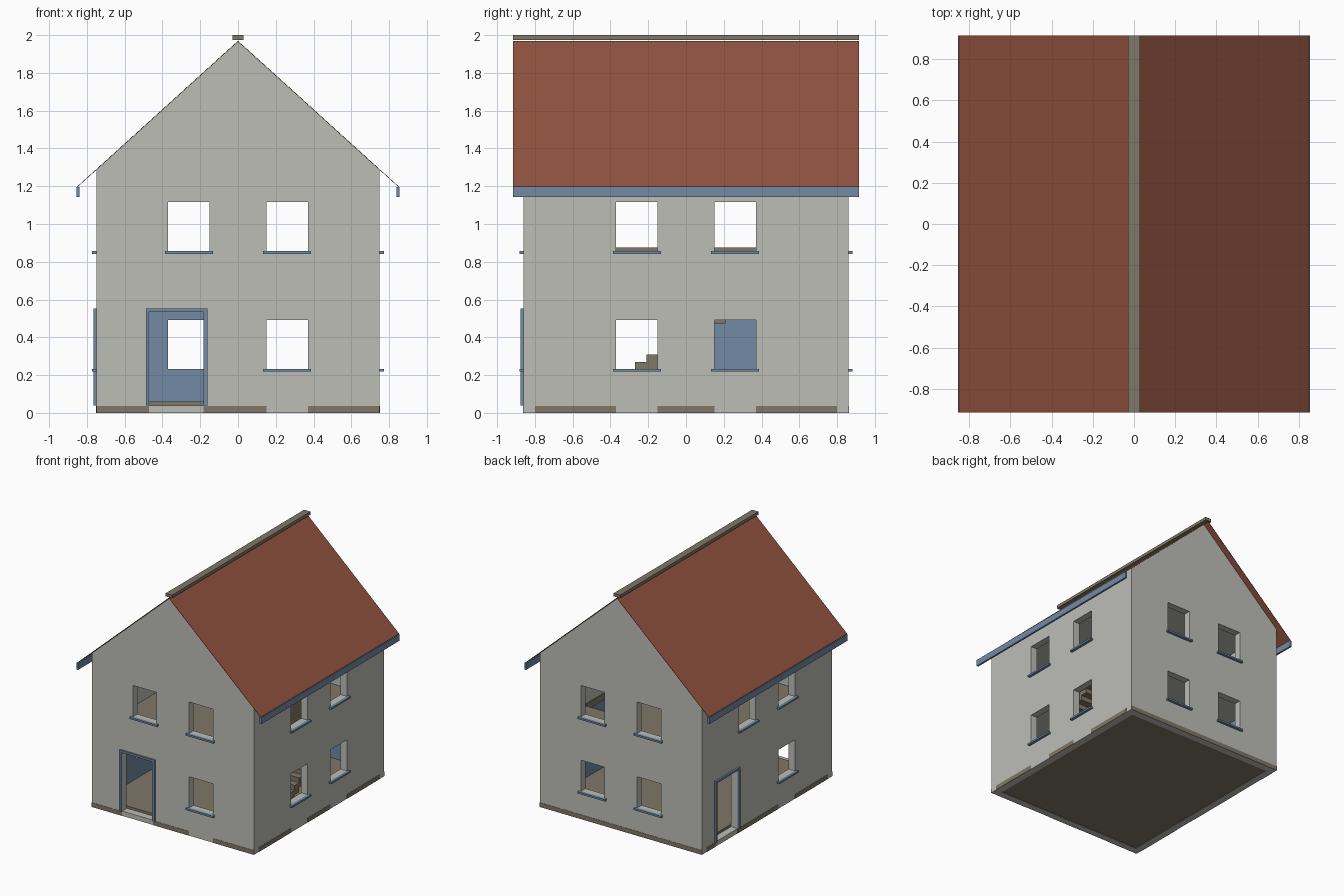
import bpy, bmesh
from mathutils import Vector

if "Cube" in bpy.data.objects:
    bpy.data.objects.remove(bpy.data.objects["Cube"], do_unlink=True)


def material(name, rgb):
    m = bpy.data.materials.new(name)
    m.use_nodes = True
    m.diffuse_color = (*rgb, 1)
    m.node_tree.nodes["Principled BSDF"].inputs["Base Color"].default_value = (*rgb, 1)
    return m


PLASTER = material("grey_plaster", (0.51, 0.51, 0.475))
BLUE = material("blue_paint", (0.17, 0.255, 0.37))
STONE = material("brown_stone", (0.215, 0.188, 0.138))
TILE = material("red_tile", (0.285, 0.086, 0.05))

HX, HY, WALL = 0.75, 0.86, 0.06          # outer half sizes, wall thickness
EAVE, PEAK, OVER = 1.285, 1.965, 0.915
IX, IY = HX - WALL, HY - WALL


def finish(name, bm, mat):
    bmesh.ops.recalc_face_normals(bm, faces=bm.faces)
    me = bpy.data.meshes.new(name)
    bm.to_mesh(me)
    bm.free()
    ob = bpy.data.objects.new(name, me)
    bpy.context.collection.objects.link(ob)
    if mat:
        me.materials.append(mat)
    return ob


def box(name, lo, hi, mat=None):
    bm = bmesh.new()
    bmesh.ops.create_cube(bm, size=1)
    lo, hi = Vector(lo), Vector(hi)
    for v in bm.verts:
        v.co = (lo + hi) / 2 + v.co * (hi - lo)
    return finish(name, bm, mat)


def prism(name, profile, half, mat):
    """Extrude an (x, z) profile along y."""
    bm = bmesh.new()
    f = bm.faces.new([bm.verts.new((x, -half, z)) for x, z in profile])
    ext = bmesh.ops.extrude_face_region(bm, geom=[f])["geom"]
    moved = [g for g in ext if isinstance(g, bmesh.types.BMVert)]
    bmesh.ops.translate(bm, verts=moved, vec=(0, 2 * half, 0))
    return finish(name, bm, mat)


def wall_box(name, side, u, z, d, mat=None):
    """Box on a wall: u along the wall, z height, d distance out of the wall."""
    s = -1 if side in ("front", "left") else 1
    if side in ("front", "back"):
        a, b = sorted((s * (HY + d[0]), s * (HY + d[1])))
        return box(name, (u[0], a, z[0]), (u[1], b, z[1]), mat)
    a, b = sorted((s * (HX + d[0]), s * (HX + d[1])))
    return box(name, (a, u[0], z[0]), (b, u[1], z[1]), mat)


# Openings: windows on two floors, a door in the front and left walls
DOORS = {"front": (-0.47, -0.182), "left": (0.39, 0.675)}
BAYS = [(-0.37, -0.15), (0.15, 0.37)]
MISSING = {"front": 0, "left": 1}
LOW, HIGH = (0.232, 0.492), (0.855, 1.117)
windows = []
for side in ("front", "back", "left", "right"):
    for i, bay in enumerate(BAYS):
        windows.append((side, bay, HIGH))
        if MISSING.get(side) != i:
            windows.append((side, bay, LOW))

# House shell with hollow storeys and a stairwell
shell = prism("house_walls", [(-HX, 0), (HX, 0), (HX, EAVE), (0, PEAK), (-HX, EAVE)], HY, PLASTER)
cutters = [
    box("lower_room_cutter", (-IX, -IY, 0.06), (IX, IY, 0.63)),
    box("upper_room_cutter", (-IX, -IY, 0.68), (IX, IY, 1.25)),
    box("base_cutter", (-IX, -IY, -0.02), (IX, IY, 0.005)),
    box("stairwell_cutter", (0.42, -0.3, 0.6), (0.68, 0.37, 0.7)),
]
for side, u, z in windows:
    cutters.append(wall_box("window_cutter", side, u, z, (-0.08, 0.05)))
for side, u in DOORS.items():
    cutters.append(wall_box("door_cutter", side, u, (0.04, 0.535), (-0.061, 0.05)))
for c in cutters:
    c.hide_render = True
    mod = shell.modifiers.new("cut", "BOOLEAN")
    mod.operation = "DIFFERENCE"
    mod.solver = "EXACT"
    mod.object = c
bpy.context.view_layer.update()
dg = bpy.context.evaluated_depsgraph_get()
cut_mesh = bpy.data.meshes.new_from_object(shell.evaluated_get(dg))
shell.modifiers.clear()
shell.data = cut_mesh
for c in cutters:
    bpy.data.objects.remove(c, do_unlink=True)

# Floors and base are brown, ground floor walls are blue, the rest is plaster
cut_mesh.materials.clear()
for m in (PLASTER, BLUE, STONE):
    cut_mesh.materials.append(m)
for p in cut_mesh.polygons:
    c, n = p.center, p.normal
    p.material_index = 0
    if abs(c.x) > IX + 0.001 or abs(c.y) > IY + 0.001 or not 0.001 < c.z < 1.26:
        continue
    if n.z > 0.5 or (n.z < -0.5 and c.z < 0.01):
        p.material_index = 2
    elif abs(n.z) < 0.5:
        if c.z < 0.062 or 0.63 < c.z < 0.68:
            p.material_index = 2
        elif c.z < 0.63:
            p.material_index = 1

# Window sills
for side, u, z in windows:
    wall_box(side + "_window_sill", side, (u[0] - 0.017, u[1] + 0.017),
             (z[0] - 0.014, z[0] + 0.001), (-0.001, 0.022), BLUE)

# Door frames
for side, (a, b) in DOORS.items():
    out = (-0.001, 0.015)
    wall_box(side + "_door_post_a", side, (a - 0.018, a), (0.04, 0.552), out, BLUE)
    wall_box(side + "_door_post_b", side, (b, b + 0.02), (0.04, 0.552), out, BLUE)
    wall_box(side + "_door_head", side, (a, b), (0.535, 0.552), out, BLUE)

# Plinth strips along the foot of the walls
PLINTH = {
    "front": [(-HX, -0.47), (-0.182, 0.15), (0.37, HX)],
    "back": [(-HX, HX)],
    "right": [(-IY, -0.37), (-0.15, 0.15), (0.37, IY)],
    "left": [(-IY, -0.37), (-0.15, 0.39), (0.675, IY)],
}
for side, spans in PLINTH.items():
    for u in spans:
        wall_box(side + "_plinth", side, u, (0, 0.037), (-0.001, 0.002), STONE)

# Stairs along the right wall, with a parapet on the floor above
for i in range(15):
    y, top = -0.57 + 0.06 * i, 0.07 + 0.04 * i
    box("stair_tread", (0.43, y, max(0.05, top - 0.078)), (0.67, y + 0.06, top), STONE)
box("stair_parapet", (0.385, -0.42, 0.675), (0.405, 0.42, 0.875), STONE)

# Thin roof slopes, eaves boards and ridge cap
EDGE, SLOPE = 0.85, (PEAK - EAVE) / HX
for s, name in ((-1, "left"), (1, "right")):
    foot = PEAK - SLOPE * EDGE
    prism(name + "_roof", [(0, PEAK + 0.001), (s * EDGE, foot + 0.001),
                           (s * EDGE, foot + 0.005), (0, PEAK + 0.005)], OVER, TILE)
    x0, x1 = sorted((s * 0.84, s * 0.856))
    box(name + "_eaves_board", (x0, -OVER, 1.142), (x1, OVER, 1.196), BLUE)
box("ridge_cap", (-0.029, -OVER, 1.974), (0.029, OVER, 2.0), STONE)
